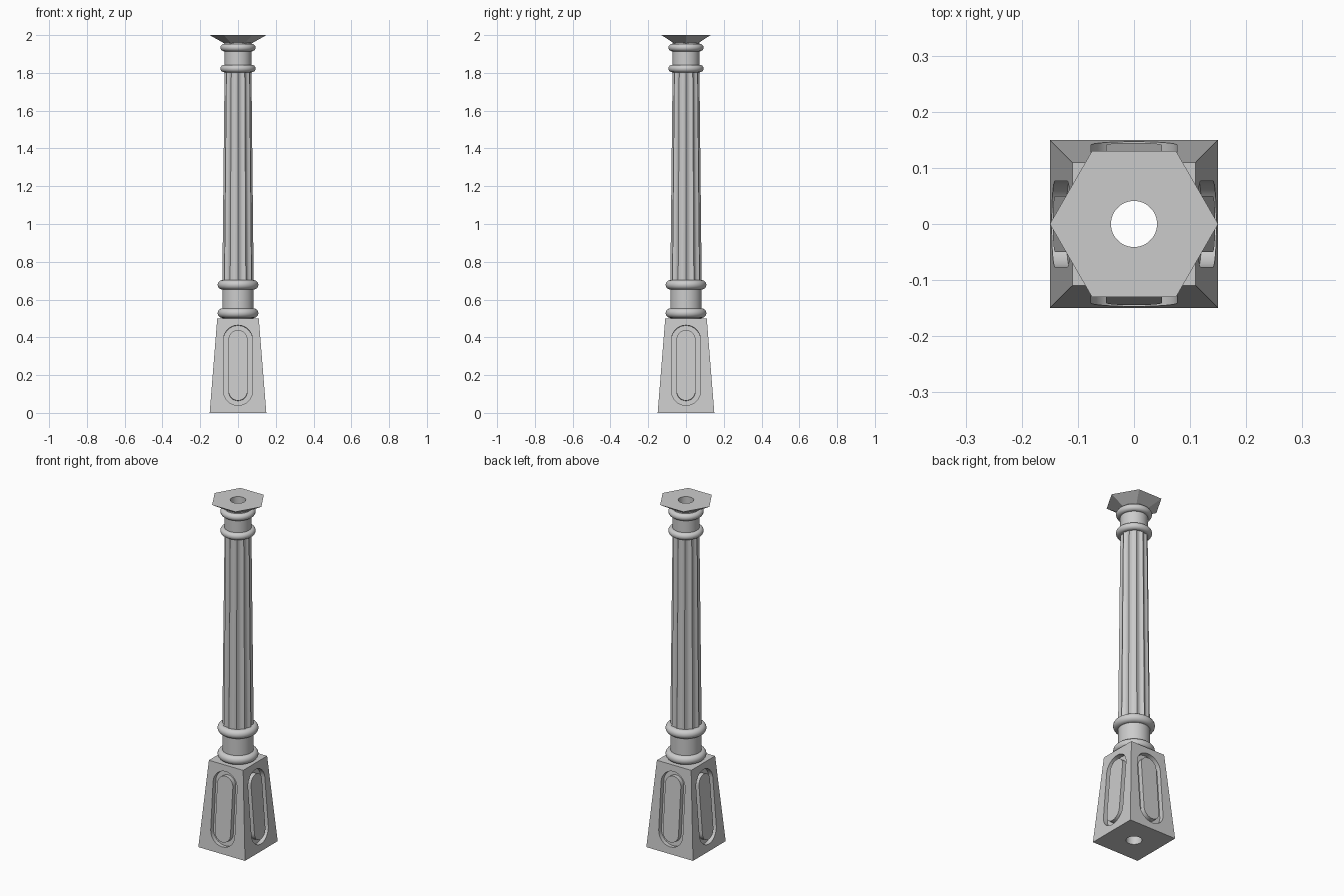
import bpy, bmesh
from math import pi, cos, sin, atan2
from mathutils import Matrix, Vector

cube = bpy.data.objects.get("Cube")
if cube:
    bpy.data.objects.remove(cube)

iron = bpy.data.materials.new("plain grey")
iron.use_nodes = True
grey = (0.6, 0.6, 0.6, 1)
iron.diffuse_color = grey
iron.node_tree.nodes["Principled BSDF"].inputs["Base Color"].default_value = grey

BASE_H, BASE_LOW, BASE_TOP = 0.5, 0.15, 0.11
FLUTES, STEPS = 12, 8


def finish(name, bm):
    bmesh.ops.recalc_face_normals(bm, faces=bm.faces)
    mesh = bpy.data.meshes.new(name)
    bm.to_mesh(mesh)
    bm.free()
    mesh.materials.append(iron)
    obj = bpy.data.objects.new(name, mesh)
    bpy.context.collection.objects.link(obj)
    return obj


def activate(obj):
    bpy.ops.object.select_all(action='DESELECT')
    obj.select_set(True)
    bpy.context.view_layer.objects.active = obj


def smooth(obj, angle=0.6):
    activate(obj)
    bpy.ops.object.shade_smooth_by_angle(angle=angle)


def cut(obj, cutter):
    activate(obj)
    mod = obj.modifiers.new("cut", 'BOOLEAN')
    mod.operation, mod.solver, mod.object = 'DIFFERENCE', 'EXACT', cutter
    bpy.ops.object.modifier_apply(modifier=mod.name)


def loft(name, sections, closed=False):
    """Skin a list of equal-sized point rings; cap the ends or join them."""
    bm = bmesh.new()
    rings = [[bm.verts.new(p) for p in ring] for ring in sections]
    pairs = list(zip(rings, rings[1:]))
    if closed:
        pairs.append((rings[-1], rings[0]))
    else:
        bm.faces.new(rings[0])
        bm.faces.new(rings[-1])
    n = len(rings[0])
    for a, b in pairs:
        for i in range(n):
            j = (i + 1) % n
            bm.faces.new((a[i], a[j], b[j], b[i]))
    return finish(name, bm)


def circle(r, z, n=48, turn=0.0):
    return [(r * cos(turn + 2 * pi * i / n), r * sin(turn + 2 * pi * i / n), z) for i in range(n)]


def fluted(r, z):
    """Ring with concave scallops meeting at sharp ridges."""
    pts = []
    for i in range(FLUTES * STEPS):
        a = 2 * pi * i / (FLUTES * STEPS)
        rr = r * (1 - 0.12 * sin(pi * (i % STEPS) / STEPS))
        pts.append((rr * cos(a), rr * sin(a), z))
    return pts


def bead(name, major, minor, z):
    n = 16
    obj = loft(name, [circle(major + minor * cos(2 * pi * k / n), z + minor * sin(2 * pi * k / n))
                      for k in range(n)], closed=True)
    smooth(obj)


def capsule(r, low, high, depth, n=16):
    """Upright rounded-end outline in the panel plane."""
    arc = lambda mid, start: [(r * cos(start + pi * i / n), depth, mid + r * sin(start + pi * i / n))
                              for i in range(n + 1)]
    return arc(high - r, 0) + arc(low + r, pi)


# Tapered square pedestal
half = 2 ** 0.5
pedestal = loft("pedestal", [circle(BASE_LOW * half, 0, 4, pi / 4),
                             circle(BASE_TOP * half, BASE_H, 4, pi / 4)])

# Capsule-shaped groove around a raised panel on every side
tilt = atan2(BASE_LOW - BASE_TOP, BASE_H)
for k in range(4):
    groove = loft("groove_cutter", [capsule(0.077, 0.04, 0.466, -0.03),
                                    capsule(0.077, 0.04, 0.466, 0.026),
                                    capsule(0.05, 0.066, 0.44, 0.026),
                                    capsule(0.05, 0.066, 0.44, -0.03)], closed=True)
    groove.data.transform(Matrix.Rotation(k * pi / 2, 4, 'Z')
                          @ Matrix.Translation((0, -BASE_LOW, 0))
                          @ Matrix.Rotation(-tilt, 4, 'X'))
    cut(pedestal, groove)
    bpy.data.objects.remove(groove)

# Collars, fluted shaft and six-sided cap
lower_collar = loft("lower_collar", [circle(0.083, 0.5), circle(0.083, 0.7)])
shaft = loft("fluted_shaft", [fluted(0.083, 0.69), fluted(0.071, 1.82)])
upper_collar = loft("upper_collar", [circle(0.071, 1.81), circle(0.071, 1.96)])
cap = loft("cap", [circle(0.07, 1.955, 6), circle(0.15, 2.0, 6)])

# Bore through the whole column
bore = loft("bore_cutter", [circle(0.041, -0.1), circle(0.041, 2.1)])
for part in (pedestal, lower_collar, shaft, upper_collar, cap):
    cut(part, bore)
    smooth(part, 0.5)
bpy.data.objects.remove(bore)

# Rounded beads
for name, major, minor, z in (("foot_bead", 0.083, 0.025, 0.528),
                              ("shaft_low_bead", 0.083, 0.025, 0.678),
                              ("shaft_top_bead", 0.073, 0.02, 1.823),
                              ("neck_bead", 0.073, 0.02, 1.934)):
    bead(name, major, minor, z)
